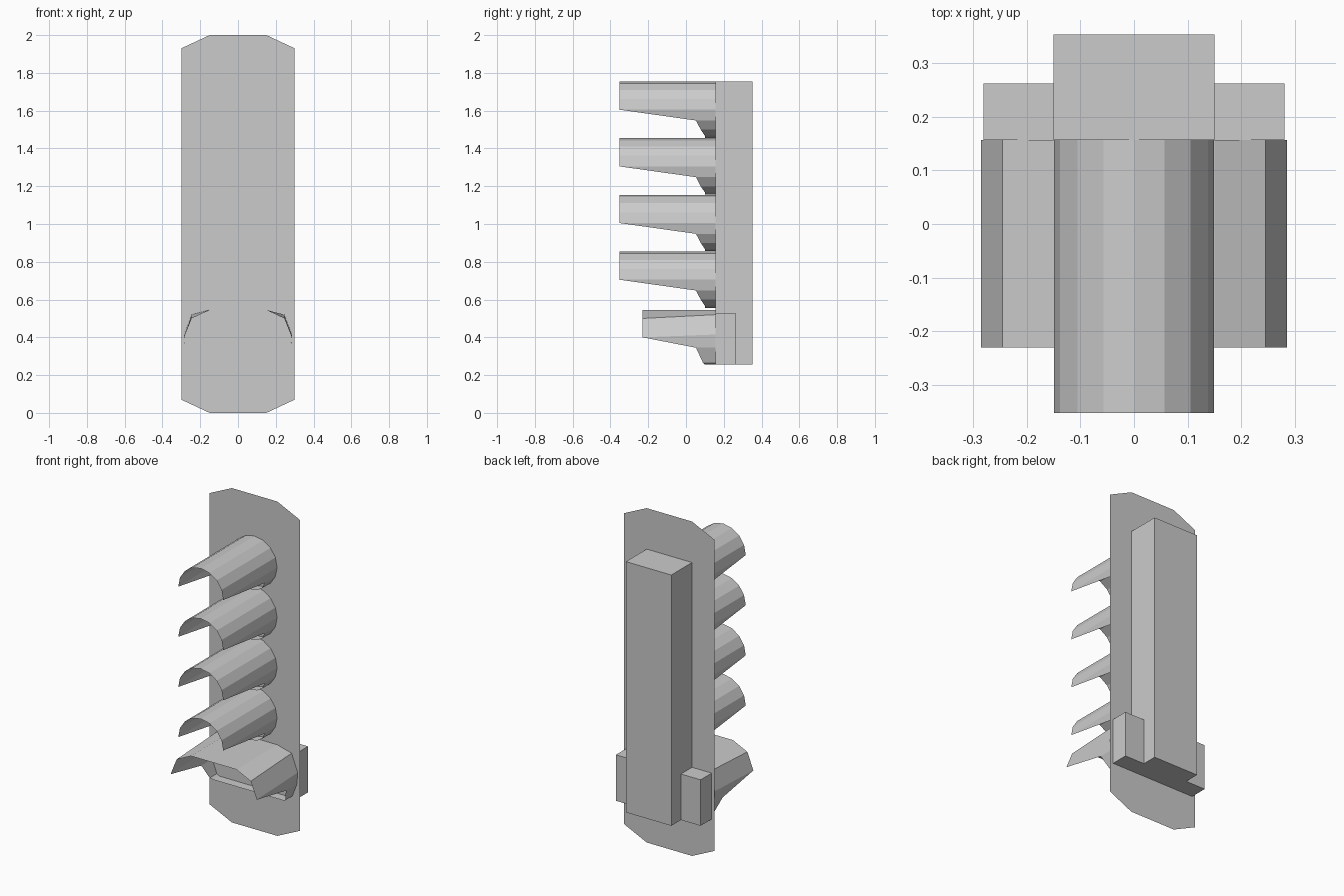
import bpy
from math import sin, cos, radians

if "Cube" in bpy.data.objects:
    bpy.data.objects.remove(bpy.data.objects["Cube"])

PLATE_Y = 0.157


def make(name, verts, faces):
    mesh = bpy.data.meshes.new(name)
    mesh.from_pydata(verts, [], faces)
    obj = bpy.data.objects.new(name, mesh)
    bpy.context.collection.objects.link(obj)
    return obj


def open_box(name, x0, x1, y1, z0, z1):
    """Box behind the plate, open on the side touching it."""
    v = [(x, y, z) for y in (PLATE_Y, y1)
         for x, z in ((x0, z0), (x1, z0), (x1, z1), (x0, z1))]
    sides = [(i, i + 4, (i + 1) % 4 + 4, (i + 1) % 4) for i in range(4)]
    return make(name, v, [f[::-1] for f in sides] + [(7, 6, 5, 4)])


def visor(name, half):
    """half: (x, front y, front z, back z) down the right side, top to bottom."""
    left = [(-x, y, a, b) for x, y, a, b in half[::-1] if x > 1e-5]
    ring = half + left
    n = len(ring)
    v = [(x, y, a) for x, y, a, b in ring] + [(x, PLATE_Y, b) for x, y, a, b in ring]
    f = [(i, (i + 1) % n, (i + 1) % n + n, i + n) for i in range(n)]
    return make(name, v, f)


# Thin backing plate with clipped corners
outline = [(-.15, 0), (.15, 0), (.3, .07), (.3, 1.93),
           (.15, 2), (-.15, 2), (-.3, 1.93), (-.3, .07)]
make("backing_plate", [(x, PLATE_Y, z) for x, z in outline], [tuple(range(8))])

# Housing and the two side blocks at its foot
open_box("housing", -.15, .15, .353, .255, 1.755)
open_box("side_block_right", .15, .28, .262, .255, .53)
open_box("side_block_left", -.28, -.15, .262, .255, .53)

# Four round light visors, cut away underneath
R = 0.149
starts = [-.352] * 5 + [.053, .078, .1, .1]
for k in range(4):
    c = 1.605 - 0.3 * k
    half = []
    for i, y in enumerate(starts):
        a = radians(22.5 * i)
        x, z = R * sin(a), c + R * cos(a)
        half.append((x, y, z, z))
    visor(f"round_visor_{k + 1}", half)

# Wide visor at the bottom
visor("wide_visor", [
    (.15, -.23, .545, .545), (.245, -.23, .5, .52), (.285, -.23, .4, .415),
    (.28, .053, .345, .345), (.25, .09, .265, .265), (.235, .1, .255, .255)])
